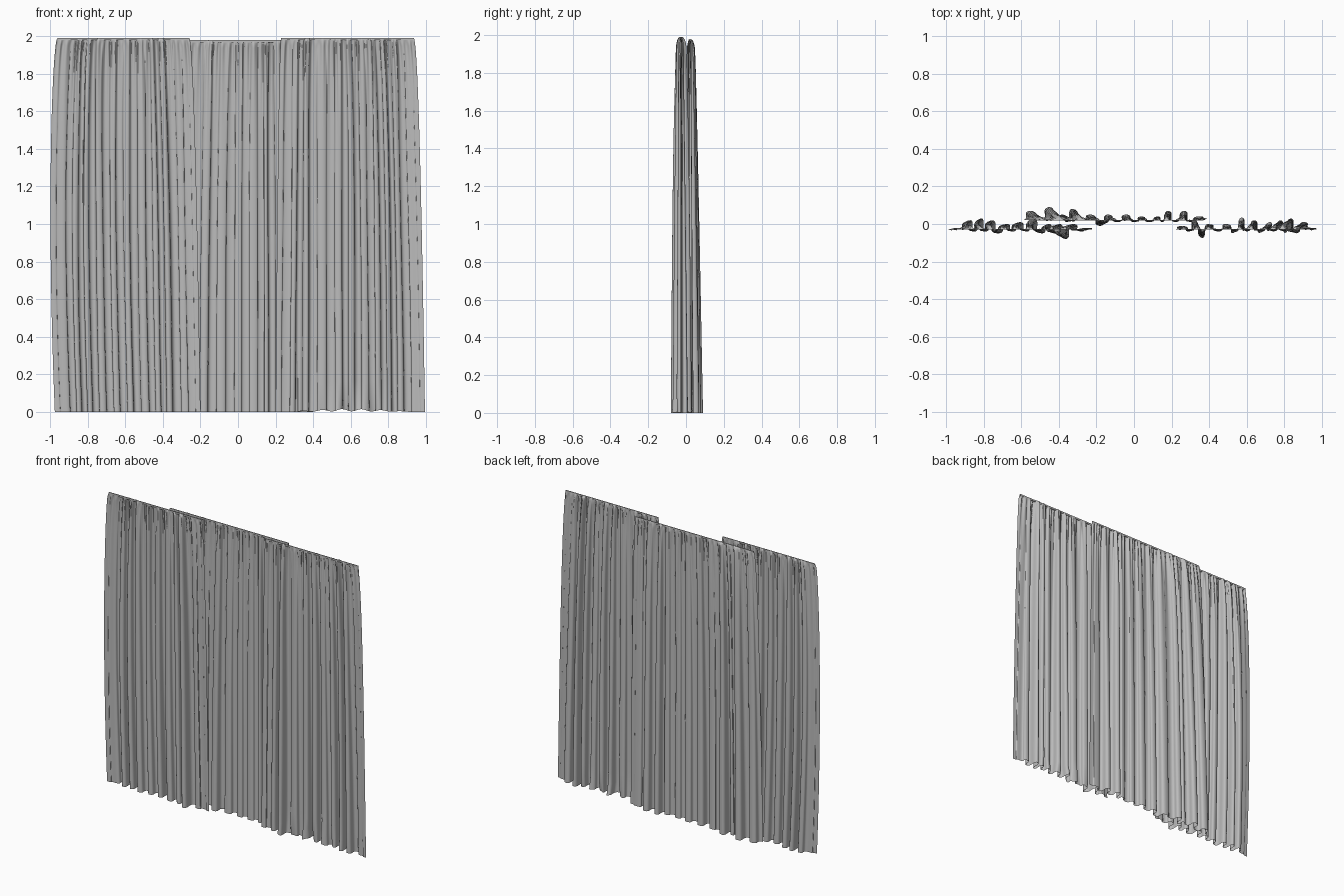
import bpy
import math
import random

random.seed(4)

cube = bpy.data.objects.get("Cube")
if cube:
    bpy.data.objects.remove(cube, do_unlink=True)

HEIGHT = 1.99
ROWS = 48          # rows from the header down to the hem
STEPS = 12         # columns between one fold crest and the next


def make_material(name, colour):
    material = bpy.data.materials.new(name)
    material.use_nodes = True
    material.diffuse_color = colour
    shader = next(n for n in material.node_tree.nodes if n.type == "BSDF_PRINCIPLED")
    shader.inputs["Base Color"].default_value = colour
    shader.inputs["Roughness"].default_value = 0.8
    return material


def lerp(a, b, s):
    return a + (b - a) * s


def edge(top, flare, sag, t):
    """Side edge of a panel: it flares below the header and then settles."""
    return top + flare * math.sqrt(t) + sag * t * t


def fold_curve(crests, overhang):
    """Cross-section of the cloth, with rounded crests and folded-over walls."""
    curve = []
    for (xa, ya), (xb, yb) in zip(crests, crests[1:]):
        for i in range(STEPS):
            s = i / STEPS
            across = s + overhang * math.sin(math.tau * s)
            depth = (1 - math.cos(math.pi * s)) / 2
            curve.append((lerp(xa, xb, across), lerp(ya, yb, depth)))
    curve.append(crests[-1])
    return curve


def curtain_panel(name, crests, left, right, base, top, material, rumple=0):
    """crests are in hundredths; left and right are (top, flare, sag) edges."""
    crests = [(x / 100, y / 100) for x, y in crests]
    start, end = crests[0][0], crests[-1][0]
    drifts = [random.uniform(0, math.tau) for _ in crests]
    verts, faces = [], []
    for row in range(ROWS + 1):
        t = (row / ROWS) ** 2
        fullness = t ** 0.22
        gather = 0.007 * min(1, t * 60) * math.exp(-t * 9)
        x0, x1 = edge(*left, t), edge(*right, t)

        # Crests wander sideways a little on their way up
        wandering = []
        for i, ((x, y), phase) in enumerate(zip(crests, drifts)):
            inner = 0 < i < len(crests) - 1
            sway = 0.007 * (1 - t) * math.sin(4 * t + phase) if inner else 0
            weaker = 1 - 0.25 * (1 - t) * (1 + math.sin(phase))
            wandering.append((x + sway, base + (y - base) * fullness * weaker))

        for x, y in fold_curve(wandering, 0.2 * fullness):
            u = (x - start) / (end - start)
            # Fine gathers under the header band
            pleat = math.sin(x * 210 + 2 * math.sin(x * 37))
            z = top * (1 - t)
            # Crumpled cloth where the hem touches the floor
            crumple = rumple * math.exp(-z * 22) * math.sin(math.pi * u) ** 2
            z += crumple * (0.6 + 0.4 * math.sin(x * 60))
            y += crumple * math.sin(x * 45 + z * 70)
            verts.append((lerp(x0, x1, u), y + gather * pleat, z))

    columns = STEPS * (len(crests) - 1) + 1
    for row in range(ROWS):
        for col in range(columns - 1):
            a = row * columns + col
            faces.append((a, a + columns, a + columns + 1, a + 1))

    mesh = bpy.data.meshes.new(name)
    mesh.from_pydata(verts, [], faces)
    mesh.materials.append(material)
    mesh.shade_smooth()
    panel = bpy.data.objects.new(name, mesh)
    bpy.context.collection.objects.link(panel)

    # Flat stitched band along the top
    width = right[0] - left[0]
    bpy.ops.mesh.primitive_cube_add(
        size=1, location=((left[0] + right[0]) / 2, base, top - 0.005))
    band = bpy.context.object
    band.name = name + "_header"
    band.scale = (width, 0.005, 0.012)
    band.data.materials.append(material)


cloth = make_material("grey_cloth", (0.5, 0.5, 0.5, 1))

# Front panel on the -x side
curtain_panel(
    "right_front_curtain",
    [(-100, -3), (-94, -2), (-89, 2), (-87, -4), (-83, 3), (-81, -4), (-77, 2),
     (-74, -5), (-69, 0), (-66, -4), (-62, 1), (-58, -4), (-55, 3), (-50, -5),
     (-46, 0), (-43, -5), (-40, 0), (-37, -8), (-33, 0), (-28, -4), (-25, -2),
     (-20, -3)],
    (-0.96, -0.075, 0.06), (-0.26, 0.06, 0), -0.028, HEIGHT, cloth)

# Front panel on the +x side, its hem slightly crumpled
curtain_panel(
    "left_front_curtain",
    [(20, -3), (26, -1), (29, -4), (32, 2), (36, -7), (39, 0), (45, -4), (49, 0),
     (54, -4), (57, 2), (60, -4), (64, 2), (67, -4), (72, 0), (74, -4), (78, 2),
     (80, -4), (83, 3), (86, -5), (90, 1), (94, -2), (99, -3)],
    (0.23, -0.03, 0), (0.935, 0.06, 0), -0.028, HEIGHT, cloth, rumple=0.015)

# Rear panel closing the gap in the middle
curtain_panel(
    "rear_curtain",
    [(-60, 2), (-55, 7), (-50, 2), (-45, 9), (-41, 3), (-38, 5), (-36, 1), (-33, 8),
     (-28, 3), (-23, 5), (-18, -1), (-14, 5), (-9, 1), (-4, 5), (0, 1), (4, 4),
     (8, 1), (13, 4), (15, 1), (18, 7), (22, 1), (27, 7), (30, 1), (34, 4), (40, 3)],
    (-0.53, -0.07, 0), (0.37, 0.03, 0), 0.02, HEIGHT - 0.012, cloth)
